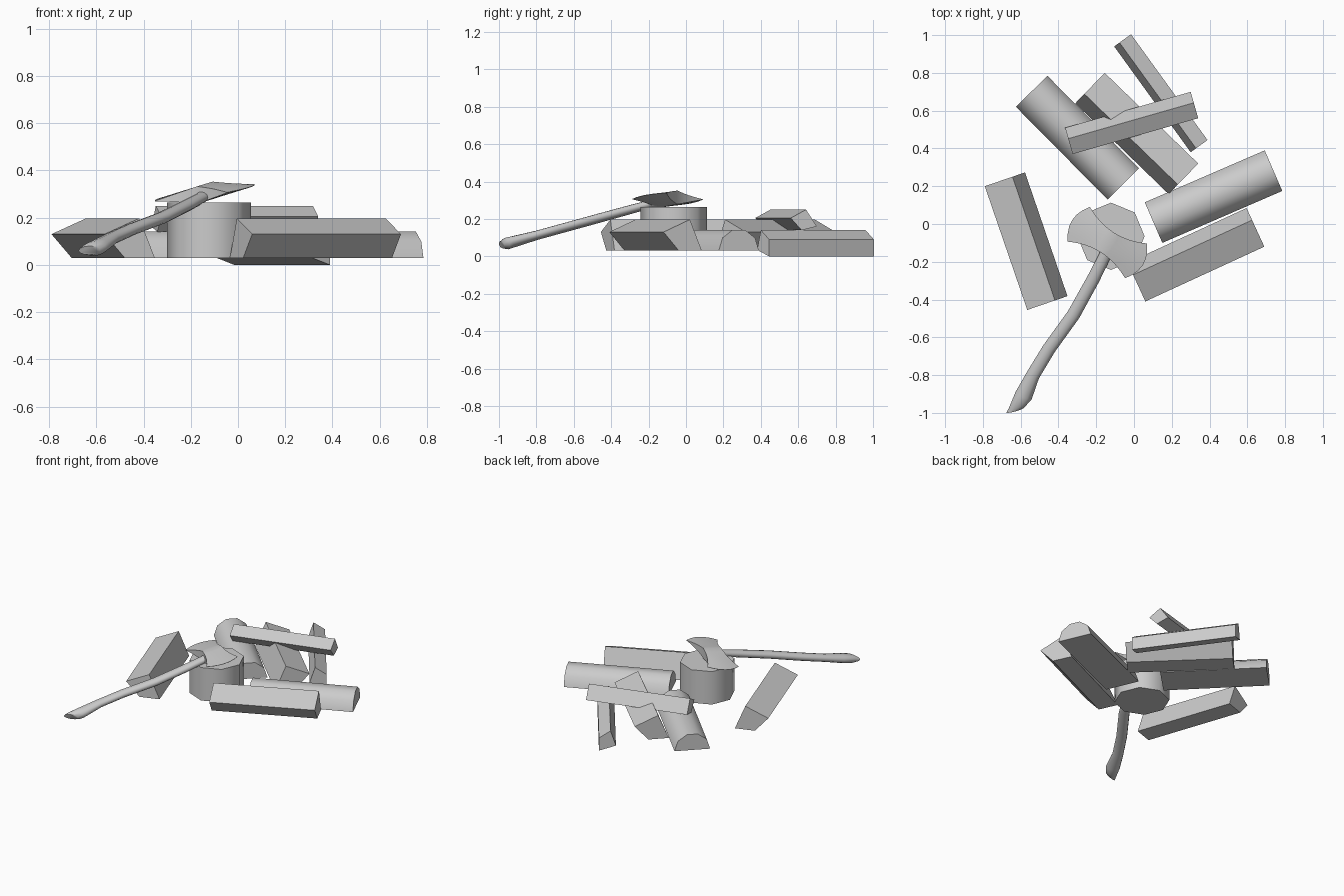
import bpy, bmesh, math
from mathutils import Vector

cube = bpy.data.objects.get("Cube")
if cube:
    bpy.data.objects.remove(cube, do_unlink=True)

# One plain grey for everything
grey = bpy.data.materials.new("plain_grey")
grey.use_nodes = True
COLOUR = (0.6, 0.6, 0.6, 1)
grey.diffuse_color = COLOUR
grey.node_tree.nodes["Principled BSDF"].inputs["Base Color"].default_value = COLOUR


def finish(name, bm, smooth=0):
    bmesh.ops.recalc_face_normals(bm, faces=bm.faces)
    mesh = bpy.data.meshes.new(name)
    bm.to_mesh(mesh)
    bm.free()
    mesh.materials.append(grey)
    obj = bpy.data.objects.new(name, mesh)
    bpy.context.collection.objects.link(obj)
    if smooth:
        bpy.ops.object.select_all(action='DESELECT')
        obj.select_set(True)
        bpy.context.view_layer.objects.active = obj
        bpy.ops.object.shade_smooth_by_angle(angle=math.radians(smooth))
    return obj


def skin(bm, rings):
    """Join closed rings of points and cap both ends."""
    loops = [[bm.verts.new(p) for p in ring] for ring in rings]
    n = len(loops[0])
    for a, b in zip(loops, loops[1:]):
        for i in range(n):
            j = (i + 1) % n
            bm.faces.new((a[i], a[j], b[j], b[i]))
    bm.faces.new(loops[0])
    bm.faces.new(loops[-1])


def log(name, profile, start, end, smooth=0):
    """Extrude an (offset, height) profile; offsets go left of start-end."""
    start, end = Vector((*start, 0)), Vector((*end, 0))
    d = (end - start).normalized()
    left = Vector((-d.y, d.x, 0))
    bm = bmesh.new()
    skin(bm, [[p + left * o + Vector((0, 0, z)) for o, z in profile]
              for p in (start, end)])
    return finish(name, bm, smooth)


# Chopping block
bm = bmesh.new()
skin(bm, [[(-0.122 + 0.178 * math.cos(i * math.pi / 4),
            -0.065 + 0.178 * math.sin(i * math.pi / 4), z) for i in range(8)]
          for z in (0.03, 0.265)])
finish("chopping_block", bm, 50)

# Half logs, flat side down
R = 0.117
half = [(R - R * math.cos(i * math.pi / 5), 0.03 + R * math.sin(i * math.pi / 5))
        for i in range(6)]
log("half_log_right", half, (0.15, -0.10), (0.785, 0.175), 50)
log("half_log_back", half, (-0.625, 0.62), (-0.14, 0.13), 50)

# Split wedges
wedge = [(0, 0.13), (0.155, 0.197), (0.225, 0.03), (0.09, 0.03)]
log("wedge_log_front", wedge, (0.06, -0.41), (0.69, -0.12))
log("wedge_log_left", wedge, (-0.79, 0.20), (-0.565, -0.455))
log("wedge_log_back", wedge, (0.34, 0.32), (-0.155, 0.80))

# Thin kindling pieces
log("kindling_ground", [(0, 0.035), (0.035, 0.14), (0.11, 0.09), (0.11, 0)],
    (-0.105, 0.94), (0.30, 0.38))
log("kindling_top", [(0, 0.205), (0.085, 0.25), (0.145, 0.16), (0.06, 0.14)],
    (-0.325, 0.37), (0.34, 0.56))

# Double-bitted axe head, thick in the middle and sharp at both flared edges
CENTRE = Vector((-0.135, -0.09, 0.307))
ALONG = Vector((0.843, -0.538, 0.1))
ACROSS = Vector((0.538, 0.843, 0.16))
rings = []
for k in range(-6, 7):
    t = k / 6
    thick = 0.036 * (1 - abs(t)) + 0.001
    row = []
    for side, us in ((1, range(-3, 4)), (-1, range(3, -4, -1))):
        for u in us:
            u /= 3
            a = t * (0.18 + 0.042 * (1 - u * u))
            h = -0.01 + u * (0.063 + 0.046 * t * t)
            row.append(CENTRE + ALONG * a + ACROSS * h + Vector((0, 0, side * thick)))
    rings.append(row)
bm = bmesh.new()
skin(bm, rings)
finish("axe_head", bm, 40)

# Curved axe handle: x, y, half width, half thickness
path = [(-0.12, -0.07, 0.032, 0.022), (-0.155, -0.17, 0.032, 0.022),
        (-0.215, -0.29, 0.034, 0.024), (-0.32, -0.48, 0.035, 0.025),
        (-0.45, -0.66, 0.035, 0.025), (-0.535, -0.8, 0.036, 0.025),
        (-0.585, -0.91, 0.047, 0.03), (-0.61, -0.96, 0.055, 0.032),
        (-0.628, -0.985, 0.05, 0.02)]
pts = [Vector((x, y, 0.31 + 0.275 * (y + 0.08))) for x, y, w, t in path]
rings = []
for i, (x, y, w, t) in enumerate(path):
    d = (pts[min(i + 1, len(pts) - 1)] - pts[max(i - 1, 0)]).normalized()
    side = Vector((-d.y, d.x, 0)).normalized()
    if i >= len(pts) - 2:
        side = Vector((0.96, 0.28, 0))
    up = side.cross(d).normalized()
    up = up if up.z > 0 else -up
    rings.append([pts[i] + side * w * math.cos(k * math.pi / 6)
                  + up * t * math.sin(k * math.pi / 6) for k in range(12)])
    if i >= len(pts) - 2:
        continue
    # keep ring direction consistent with the squared-off end
    if side.x < 0:
        rings[-1] = [pts[i] - side * w * math.cos(k * math.pi / 6)
                     + up * t * math.sin(k * math.pi / 6) for k in range(12)]
bm = bmesh.new()
skin(bm, rings)
finish("axe_handle", bm, 50)
